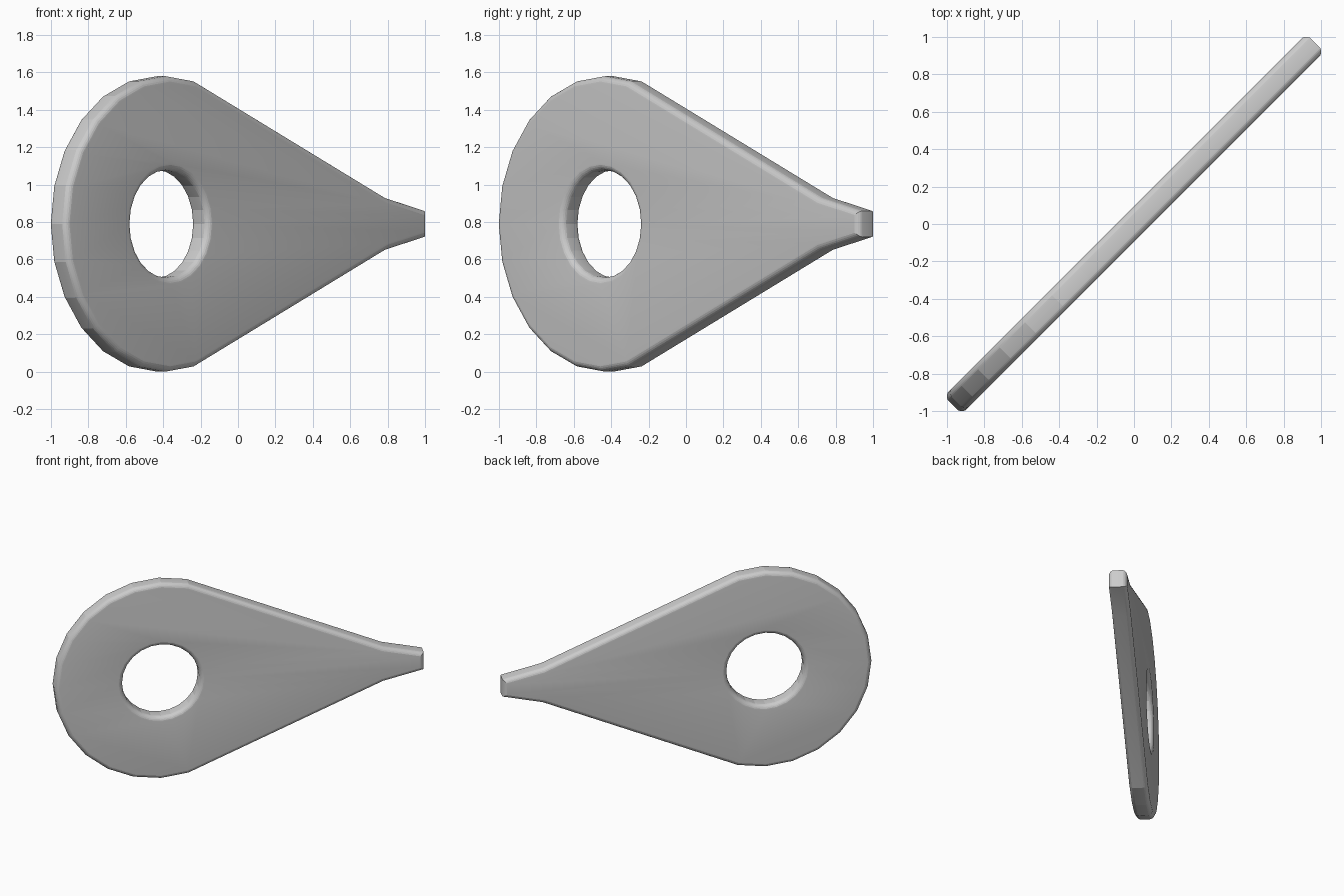
import bpy, math

if "Cube" in bpy.data.objects:
    bpy.data.objects.remove(bpy.data.objects["Cube"])

R, CU, CZ = 0.79, -0.58, 0.79      # head radius and centre along the plate
HOLE_R = 0.287
HALF_T, BEVEL = 0.068, 0.038


def arc(radius, start, end, step):
    n = round(abs(end - start) / step)
    return [(CU + radius * math.cos(math.radians(start + (end - start) * i / n)),
             CZ + radius * math.sin(math.radians(start + (end - start) * i / n)))
            for i in range(n + 1)]


def add_loop(curve, pts):
    sp = curve.splines.new('POLY')
    sp.points.add(len(pts) - 1)
    for p, (u, z) in zip(sp.points, pts):
        p.co = (u, z, 0, 1)
    sp.use_cyclic_u = True


# teardrop outline and round hole, extruded with rounded rims
cu = bpy.data.curves.new("teardrop_plate", 'CURVE')
cu.dimensions = '2D'
cu.fill_mode = 'BOTH'
cu.extrude = HALF_T - BEVEL
cu.bevel_depth = BEVEL
cu.bevel_resolution = 5
cu.offset = -BEVEL
neck = [(1.37, CZ - 0.07), (1.37, CZ + 0.07), (1.07, CZ + 0.14)]
add_loop(cu, arc(R, 75, 285, 15) + [(1.07, CZ - 0.14)] + neck)
add_loop(cu, arc(HOLE_R, 360, 15, 15))

# stand the plate upright along the diagonal
plate = bpy.data.objects.new("teardrop_plate", cu)
bpy.context.collection.objects.link(plate)
plate.rotation_euler = (math.radians(90), 0, math.radians(45))
bpy.context.view_layer.objects.active = plate
plate.select_set(True)
bpy.ops.object.convert(target='MESH')
plate = bpy.context.object

# weld caps to rims and keep the facets crisp
bpy.ops.object.mode_set(mode='EDIT')
bpy.ops.mesh.select_all(action='SELECT')
bpy.ops.mesh.remove_doubles(threshold=0.0005)
bpy.ops.mesh.normals_make_consistent(inside=False)
bpy.ops.object.mode_set(mode='OBJECT')
bpy.ops.object.shade_smooth_by_angle(angle=math.radians(14.5))
